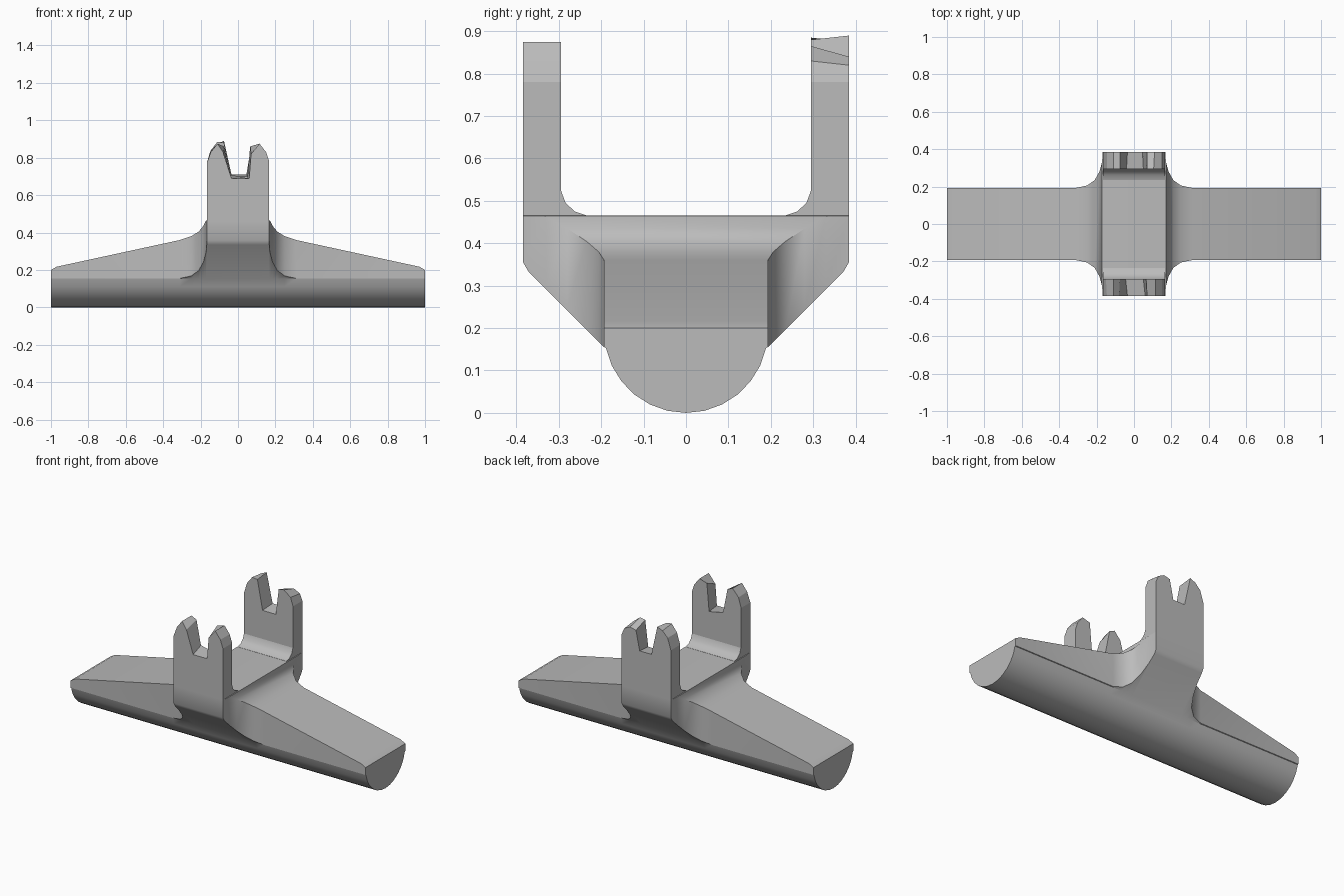
import bpy, bmesh, math
from mathutils import Vector

if "Cube" in bpy.data.objects:
    bpy.data.objects.remove(bpy.data.objects["Cube"], do_unlink=True)

grey = bpy.data.materials.new("plain grey")
grey.use_nodes = True
grey.diffuse_color = (0.5, 0.5, 0.5, 1)
grey.node_tree.nodes["Principled BSDF"].inputs["Base Color"].default_value = (0.5, 0.5, 0.5, 1)


def loft(name, sections, angle):
    """Skin a row of closed sections with equal point counts and cap the ends."""
    bm = bmesh.new()
    rings = [[bm.verts.new(Vector(p)) for p in s] for s in sections]
    n = len(rings[0])
    for a, b in zip(rings, rings[1:]):
        for i in range(n):
            j = (i + 1) % n
            bm.faces.new((a[i], a[j], b[j], b[i]))
    bm.faces.new(rings[0])
    bm.faces.new(rings[-1])
    bmesh.ops.remove_doubles(bm, verts=bm.verts, dist=0.0005)
    bmesh.ops.recalc_face_normals(bm, faces=bm.faces)
    mesh = bpy.data.meshes.new(name)
    bm.to_mesh(mesh)
    bm.free()
    mesh.materials.append(grey)
    obj = bpy.data.objects.new(name, mesh)
    bpy.context.collection.objects.link(obj)
    bpy.ops.object.select_all(action='DESELECT')
    obj.select_set(True)
    bpy.context.view_layer.objects.active = obj
    bpy.ops.object.shade_smooth_by_angle(angle=math.radians(angle))
    return obj


# Rounded bar that flares out to carry the two uprights
R, DECK, POST_X, OUTER, INNER = 0.193, 0.465, 0.167, 0.385, 0.295


def bar_section(x, width, top):
    bend = min(width, 0.372)
    half = [(width, top), (width, 0.155 + (width - R) * 1.05), (bend, 0.155 + (bend - R))]
    for k in range(7):
        a = math.radians(-12 - 78 * k / 6)
        half.append((R * math.cos(a), R + R * math.sin(a)))
    left = [(-y, z) for y, z in reversed(half[:-1])]
    return [(x, y, z) for y, z in half + left]


# distance from the middle, half width, top height
stations = [(POST_X, OUTER, DECK), (0.171, 0.33, 0.464), (0.185, 0.28, 0.435),
            (0.21, 0.235, 0.405), (0.25, 0.206, 0.38), (0.31, R, 0.36),
            (0.97, R, 0.217), (1.0, R, 0.2)]
row = [bar_section(-x, w, t) for x, w, t in reversed(stations)]
row += [bar_section(x, w, t) for x, w, t in stations]
loft("rounded_bar", row, 32)


# Forked uprights: each prong has its own worn tip
def upright(name, side, outer_tip, inner_tip):
    def ring(tip, y):
        base = [(POST_X, DECK), (-POST_X, DECK)]
        return [(x, side * y, z) for x, z in base + tip]
    loft(name, [ring(outer_tip, OUTER), ring(inner_tip, INNER)], 15)


upright("front_upright", -1,
        [(-.167, .77), (-.145, .83), (-.11, .875), (-.08, .83), (-.035, .69),
         (.06, .69), (.07, .82), (.115, .875), (.15, .83), (.167, .78)],
        [(-.167, .77), (-.15, .83), (-.11, .875), (-.075, .86), (-.045, .71),
         (.05, .69), (.065, .86), (.115, .875), (.15, .83), (.167, .78)])
upright("rear_upright", 1,
        [(-.167, .77), (-.145, .84), (-.11, .875), (-.075, .89), (-.035, .71),
         (.045, .71), (.07, .83), (.11, .84), (.15, .82), (.167, .78)],
        [(-.167, .77), (-.145, .84), (-.11, .885), (-.075, .88), (-.04, .7),
         (.05, .7), (.07, .86), (.105, .865), (.15, .83), (.167, .78)])

# Coves where the uprights meet the deck
cove = [(0.3, 0.46), (0.235, 0.46), (0.235, 0.466), (0.262, 0.475),
        (0.284, 0.495), (0.295, 0.525), (0.3, 0.525)]
for name, side in (("front_cove", -1), ("rear_cove", 1)):
    loft(name, [[(x, side * y, z) for y, z in cove] for x in (-POST_X + .001, POST_X - .001)], 35)
